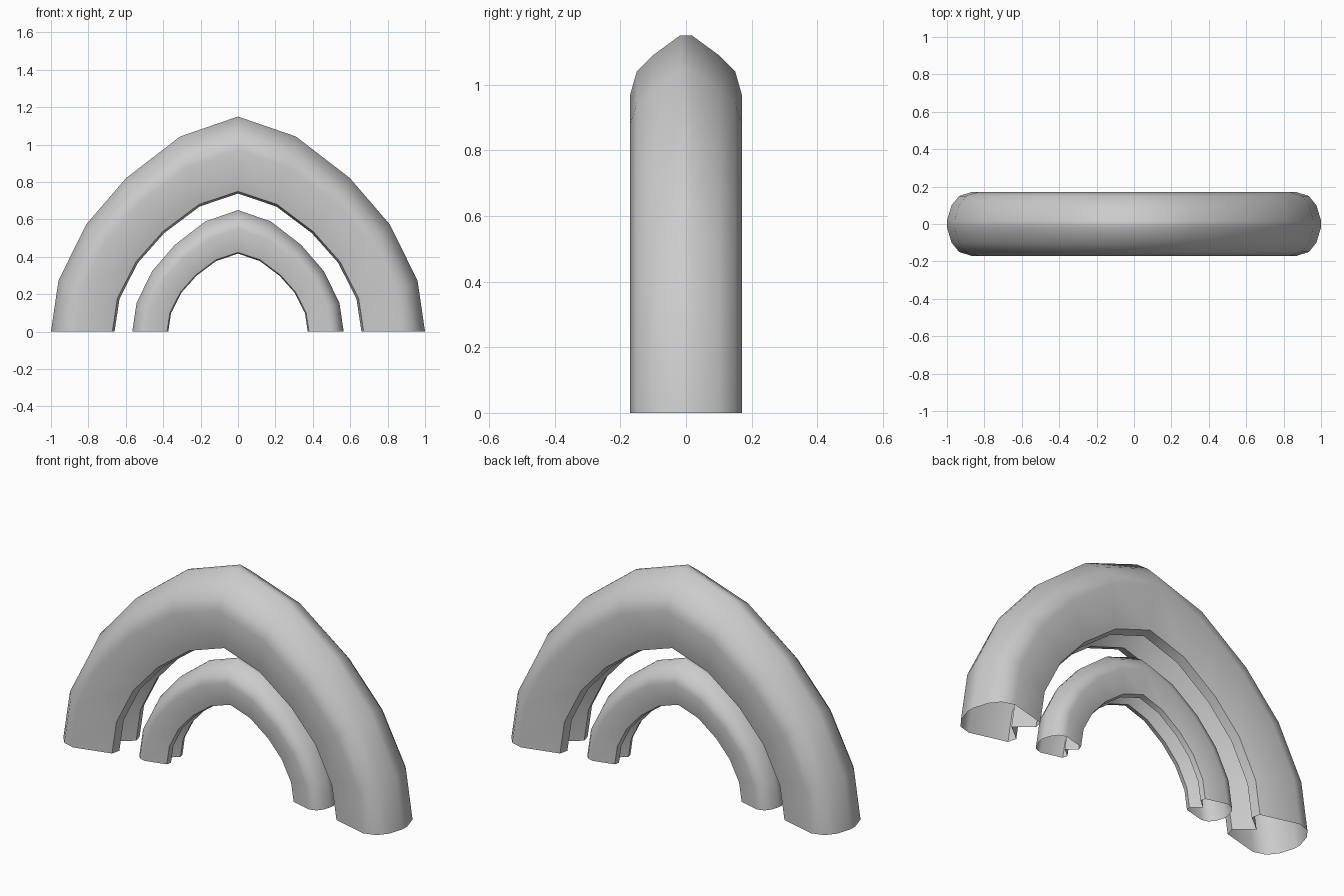
import bpy, bmesh, math

if "Cube" in bpy.data.objects:
    bpy.data.objects.remove(bpy.data.objects["Cube"])

# Half path of the arch, as fractions of half-width (x) and height (z)
HALF = [(1, 0), (0.96, 0.237), (0.812, 0.498), (0.598, 0.714), (0.31, 0.907)]
PATH = HALF + [(0, 1)] + [(-x, z) for x, z in reversed(HALF)]

# Half cross-section: (half-width at foot, height at crown, y), outside to groove
SIDE = [(1.0, 1.15, 0.018), (0.975, 1.09, 0.10), (0.935, 1.04, 0.15),
        (0.87, 0.97, 0.17), (0.672, 0.75, 0.118), (0.66, 0.738, 0.072)]
GROOVE = [(0.75, 0.845, 0.0)]
SECTION = SIDE + GROOVE + [(a, b, -y) for a, b, y in reversed(SIDE)]


def arch(name, scale):
    """Sweep the grooved section along the arch, leaving the feet open."""
    bm = bmesh.new()
    rings = [[bm.verts.new((a * px * scale, y * scale, b * pz * scale))
              for a, b, y in SECTION] for px, pz in PATH]
    n = len(SECTION)
    for r0, r1 in zip(rings, rings[1:]):
        for i in range(n):
            j = (i + 1) % n
            bm.faces.new((r0[i], r0[j], r1[j], r1[i]))
    bmesh.ops.recalc_face_normals(bm, faces=bm.faces)
    # An outer crown face must point up
    bm.normal_update()
    top = max(bm.faces, key=lambda f: f.calc_center_median().z)
    if top.normal.z < 0:
        bmesh.ops.reverse_faces(bm, faces=bm.faces)
    mesh = bpy.data.meshes.new(name)
    bm.to_mesh(mesh)
    bm.free()
    obj = bpy.data.objects.new(name, mesh)
    bpy.context.collection.objects.link(obj)
    bpy.ops.object.select_all(action='DESELECT')
    obj.select_set(True)
    bpy.context.view_layer.objects.active = obj
    bpy.ops.object.shade_smooth_by_angle(angle=math.radians(50))
    return obj


# Two nested arches
arch("outer_arch", 1.0)
arch("inner_arch", 0.565)
